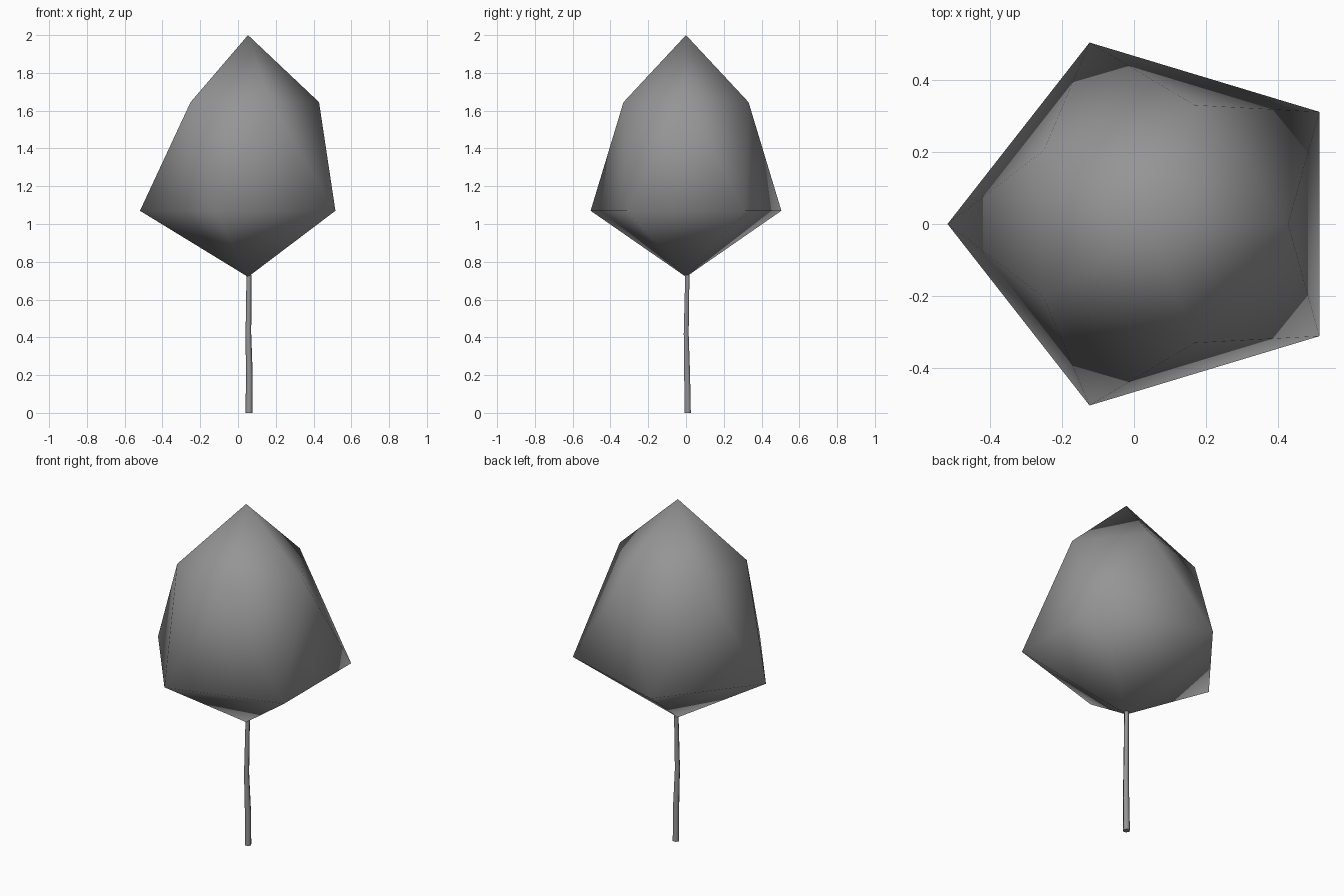
import bpy
import bmesh
from math import cos, sin, pi
from mathutils import Vector

cube = bpy.data.objects.get("Cube")
if cube:
    bpy.data.objects.remove(cube, do_unlink=True)

# One grey for the whole tree
grey = bpy.data.materials.new("plain grey")
grey.use_nodes = True
colour = (0.3, 0.3, 0.3, 1)
grey.diffuse_color = colour
grey.node_tree.nodes["Principled BSDF"].inputs["Base Color"].default_value = colour


def ring(bm, centre, rx, ry, sides, start=0.0):
    """Add a ring of vertices around a centre."""
    return [bm.verts.new(Vector(centre) + Vector((rx * cos(a), ry * sin(a), 0)))
            for a in (start + 2 * pi * i / sides for i in range(sides))]


def finish(bm, name):
    bmesh.ops.recalc_face_normals(bm, faces=bm.faces)
    mesh = bpy.data.meshes.new(name)
    bm.to_mesh(mesh)
    bm.free()
    mesh.materials.append(grey)
    obj = bpy.data.objects.new(name, mesh)
    bpy.context.collection.objects.link(obj)
    return obj


# Crown: stretched twenty-sided solid, wide near the bottom, fully smooth
bm = bmesh.new()
cx = 0.053
ring(bm, (cx, 0, 1.07), 0.572, 0.531, 5, pi / 5)
ring(bm, (cx, 0, 1.645), 0.376, 0.348, 5)
for z in (0.72, 2.0):
    bm.verts.new((cx, 0, z))
bmesh.ops.convex_hull(bm, input=bm.verts)
crown = finish(bm, "crown")
crown.data.shade_smooth()

# Trunk: thin, slightly crooked, tapering stem
bm = bmesh.new()
stations = [(0.059, 0.009, 0, 0.019), (0.06, 0.006, 0.2, 0.018),
            (0.055, 0.001, 0.42, 0.015), (0.058, 0.007, 0.73, 0.013)]
sides = 6
rings = [ring(bm, (x, y, z), r, r, sides) for x, y, z, r in stations]
for low, high in zip(rings, rings[1:]):
    for i in range(sides):
        j = (i + 1) % sides
        bm.faces.new((low[i], low[j], high[j], high[i]))
bm.faces.new(rings[0])
bm.faces.new(rings[-1])
trunk = finish(bm, "trunk")
for face in trunk.data.polygons:
    face.use_smooth = abs(face.normal.z) < 0.9
bpy.ops.object.select_all(action="DESELECT")
trunk.select_set(True)
bpy.context.view_layer.objects.active = trunk
bpy.ops.object.shade_smooth_by_angle(angle=1.1)
